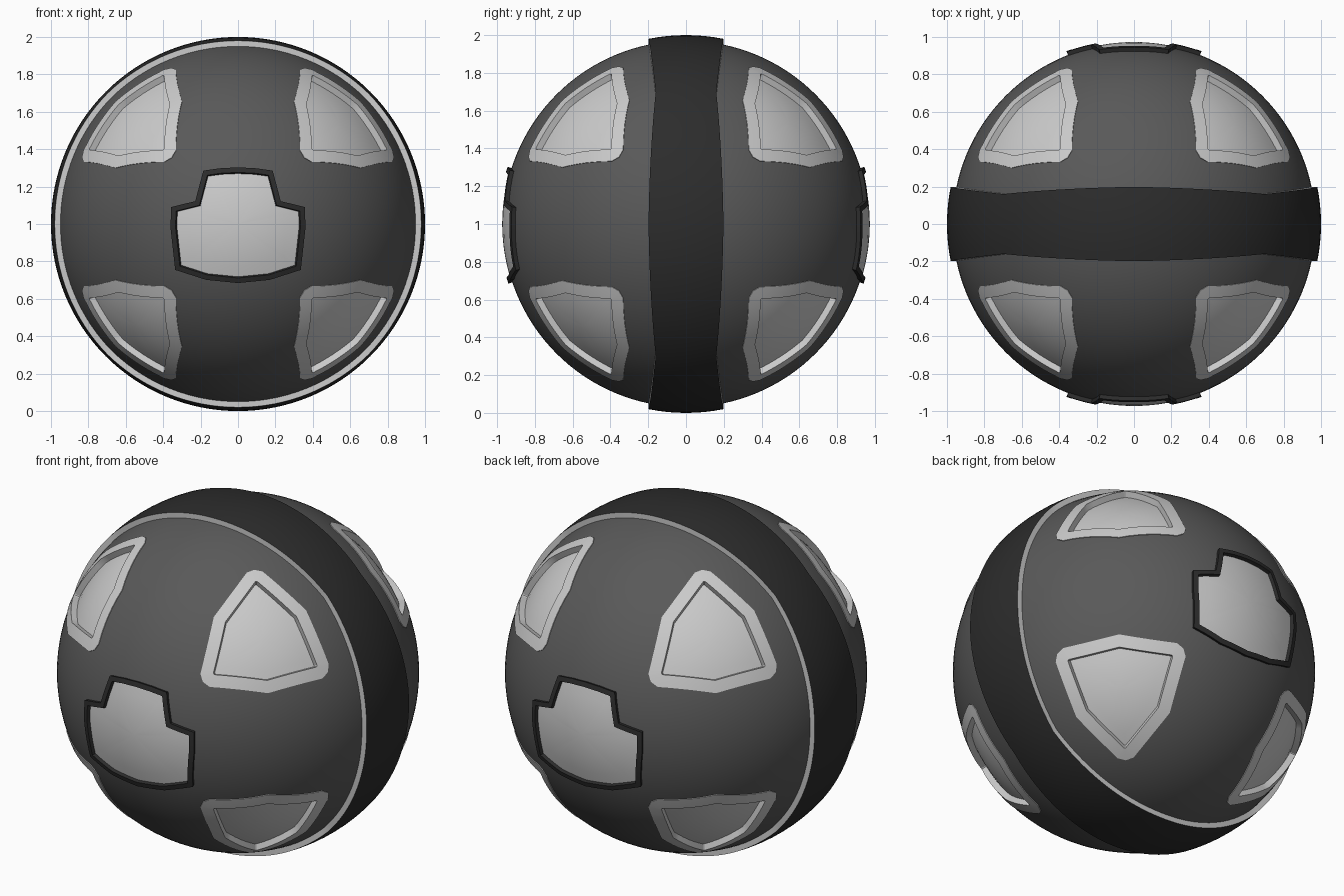
import bpy, bmesh, math
from mathutils import Vector
from itertools import product

if "Cube" in bpy.data.objects:
    bpy.data.objects.remove(bpy.data.objects["Cube"])

CENTRE = Vector((0, 0, 1))


def material(name, v):
    m = bpy.data.materials.new(name)
    m.diffuse_color = (v, v, v, 1)
    m.use_nodes = True
    m.node_tree.nodes["Principled BSDF"].inputs["Base Color"].default_value = m.diffuse_color
    return m


SHELL = material("dark_grey", 0.1)
BLACK = material("near_black", 0.025)
LIGHT = material("light_grey", 0.7)


def finish(name, bm, *mats):
    me = bpy.data.meshes.new(name)
    bm.to_mesh(me)
    bm.free()
    ob = bpy.data.objects.new(name, me)
    bpy.context.collection.objects.link(ob)
    for m in mats:
        me.materials.append(m)
    smooth(ob)
    return ob


def smooth(ob):
    bpy.ops.object.select_all(action='DESELECT')
    bpy.context.view_layer.objects.active = ob
    ob.select_set(True)
    bpy.ops.object.shade_smooth_by_angle(angle=math.radians(30))


def inset(poly, d):
    """Move every edge of a counter-clockwise polygon inwards by d."""
    out = []
    for i, p in enumerate(poly):
        a = (p - poly[i - 1]).normalized()
        b = (poly[(i + 1) % len(poly)] - p).normalized()
        na, nb = Vector((-a.y, a.x)), Vector((-b.y, b.x))
        out.append(p + (na + nb) * d / (1 + na.dot(nb)))
    return out


def patch(bm, n, outline, rings):
    """Loft rings (inset, scale, radius) of an outline wrapped on the sphere."""
    n = n.normalized()
    e1 = n.orthogonal().normalized()
    e2 = n.cross(e1)
    flat = [Vector((p.normalized().dot(e1), p.normalized().dot(e2))) for p in outline]
    if sum(flat[i - 1].cross(flat[i]) for i in range(len(flat))) < 0:
        flat.reverse()
    prev = None
    for d, s, r in rings:
        poly = inset(flat, d)
        loop = []
        for i, p in enumerate(poly):
            q = poly[(i + 1) % len(poly)]
            for k in range(6):
                c = p.lerp(q, k / 6) * s
                w = math.sqrt(1 - c.length_squared)
                loop.append(bm.verts.new(CENTRE + (e1 * c.x + e2 * c.y + n * w) * r))
        if prev:
            for i in range(len(loop)):
                j = (i + 1) % len(loop)
                bm.faces.new((prev[i], prev[j], loop[j], loop[i]))
        prev = loop
    return prev


def dome(d, r):
    return [(d, s, r) for s in (1, 0.8, 0.6, 0.4, 0.2, 0.05)]


# Corner panel outline: rounded three-sided shield around the (1,1,1) direction
base = [(.39, .33, .82), (.355, .355, .835), (.33, .39, .82), (.30, .655, .655)]
shield = [Vector((p[k], p[(k + 1) % 3], p[(k + 2) % 3])) for k in range(3) for p in base]

# Corner panels: flush frame with a recessed floor
cut = bmesh.new()
for num, sg in enumerate(product((-1, 1), repeat=3)):
    n = Vector(sg)
    pts = [Vector((p.x * n.x, p.y * n.y, p.z * n.z)) for p in shield]
    bm = bmesh.new()
    last = patch(bm, n, pts, [(0, 1, .95), (0, 1, .974), (.035, 1, .974), (.067, 1, .974),
                              (.069, 1, .94)] + dome(.069, .94)[1:])
    bm.faces.new(last)
    finish(f"corner_panel_{num + 1}", bm, LIGHT)
    # Solid used to open the shell below the panel
    start = len(cut.verts)
    last = patch(cut, n, pts, [(.03, .05, .85), (.03, 1, .85), (.03, 1, 1.1), (.03, .05, 1.1)])
    cut.verts.ensure_lookup_table()
    cut.faces.new(last)
    cut.faces.new(list(reversed(cut.verts[start:start + len(last)])))
bmesh.ops.recalc_face_normals(cut, faces=cut.faces)
cutter = finish("panel_cutter", cut)
cutter.hide_render = True

# Main ball shell with openings for the panels
bm = bmesh.new()
bmesh.ops.create_uvsphere(bm, u_segments=128, v_segments=64, radius=0.97)
bmesh.ops.translate(bm, verts=bm.verts, vec=CENTRE)
ball = finish("ball_shell", bm, SHELL)
mod = ball.modifiers.new("openings", 'BOOLEAN')
mod.operation = 'DIFFERENCE'
mod.solver = 'EXACT'
mod.object = cutter
bpy.context.view_layer.objects.active = ball
bpy.ops.object.modifier_apply(modifier=mod.name)
bpy.data.objects.remove(cutter)
smooth(ball)

# Front and back windows: raised black rim around a light stepped plate
half = [(0, -.315), (.17, -.298), (.335, -.245), (.36, -.02), (.357, .09),
        (.228, .122), (.185, .285), (.09, .298)]
stepped = half + [(0, .302)] + [(-x, z) for x, z in reversed(half[1:])]
for name, side in (("front", -1), ("back", 1)):
    n = Vector((0, side, 0))
    pts = [Vector((x, side * math.sqrt(.98 - x * x - z * z), z)) for x, z in stepped]
    bm = bmesh.new()
    patch(bm, n, pts, [(0, 1, .95), (0, 1, .992), (.027, 1, .992), (.029, 1, .96)])
    finish(name + "_window_rim", bm, BLACK)
    bm = bmesh.new()
    bm.faces.new(patch(bm, n, pts, dome(.028, .973)))
    finish(name + "_window_plate", bm, LIGHT)

# Band around the ball: narrows at each diagonal, light side walls
bm = bmesh.new()
STEPS, ACROSS = 128, 8
sections = []
for i in range(STEPS):
    a = 2 * math.pi * i / STEPS
    t = abs((i + 16) % 32 - 16) / 16
    w = 0.198 - 0.038 * t ** 1.6
    prof = [(-w, .93)]
    for k in range(ACROSS + 1):
        y = w * (2 * k / ACROSS - 1)
        prof.append((y, math.sqrt(1 - y * y)))
    prof.append((w, .93))
    sections.append([bm.verts.new((r * math.cos(a), y, 1 + r * math.sin(a))) for y, r in prof])
for i, s in enumerate(sections):
    nxt = sections[(i + 1) % STEPS]
    for k in range(len(s)):
        j = (k + 1) % len(s)
        f = bm.faces.new((s[k], s[j], nxt[j], nxt[k]))
        f.material_index = 1 if k in (0, len(s) - 2) else 0
bmesh.ops.recalc_face_normals(bm, faces=bm.faces)
finish("centre_band", bm, BLACK, LIGHT)
